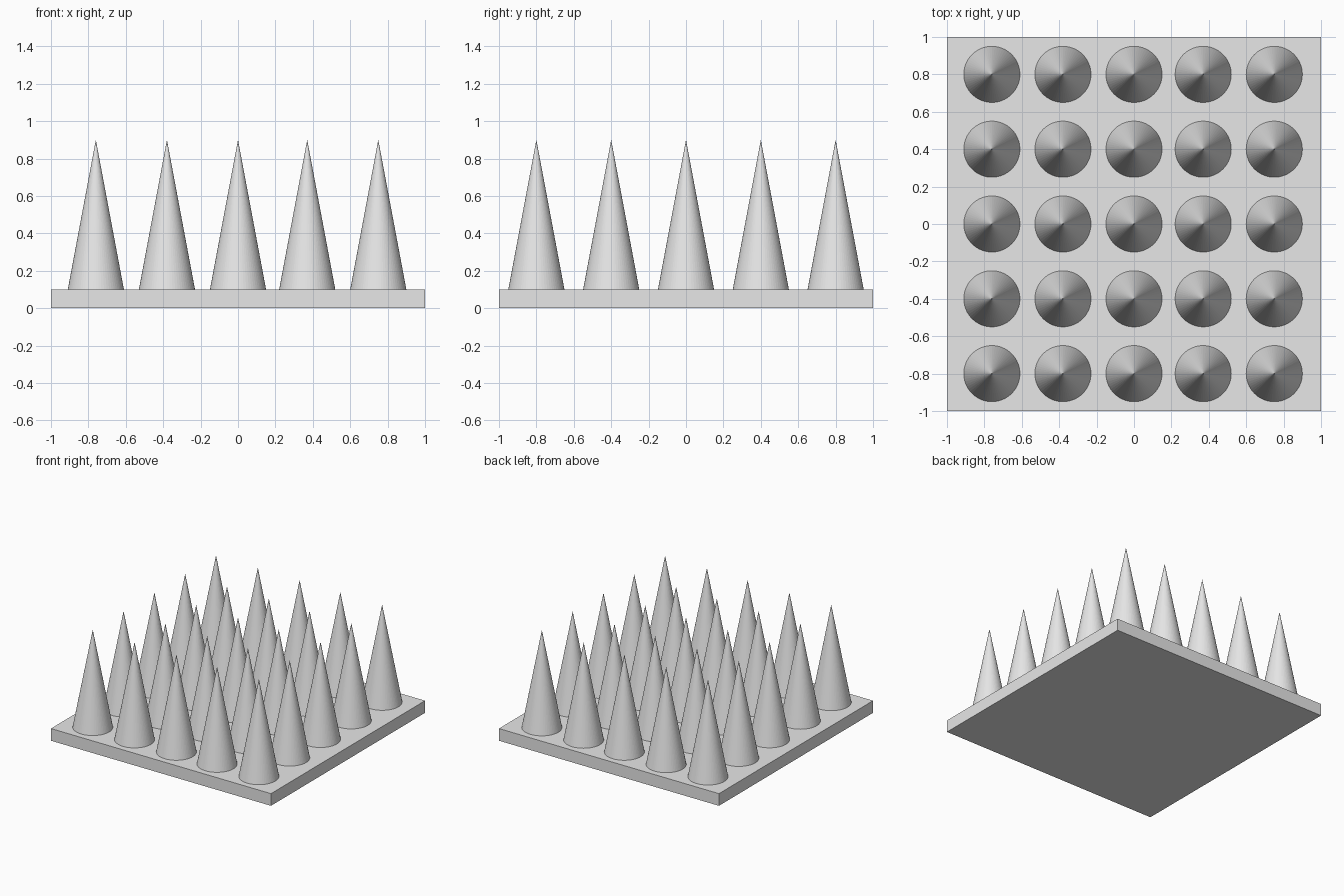
import bpy

cube = bpy.data.objects.get("Cube")
if cube:
    bpy.data.objects.remove(cube, do_unlink=True)

# Single light grey material
grey = bpy.data.materials.new("light_grey")
grey.use_nodes = True
colour = (0.8, 0.8, 0.8, 1.0)
grey.diffuse_color = colour
grey.node_tree.nodes["Principled BSDF"].inputs["Base Color"].default_value = colour

BASE_TOP = 0.1
SPIKE_HEIGHT = 0.8
SPIKE_RADIUS = 0.15


def finish(name):
    obj = bpy.context.object
    obj.name = name
    obj.data.name = name
    obj.data.materials.append(grey)
    return obj


# Square base plate
bpy.ops.mesh.primitive_cube_add(size=1, location=(0, 0, BASE_TOP / 2))
plate = finish("base_plate")
plate.scale = (2, 2, BASE_TOP)
bpy.ops.object.transform_apply(location=False, rotation=False, scale=True)

# One faceted spike, then linked copies over the grid
columns = (-0.76, -0.38, 0, 0.37, 0.75)
rows = (-0.8, -0.4, 0, 0.4, 0.8)
bpy.ops.mesh.primitive_cone_add(vertices=64, radius1=SPIKE_RADIUS, radius2=0, depth=SPIKE_HEIGHT)
first_spike = finish("spike")

for r, y in enumerate(rows, 1):
    for c, x in enumerate(columns, 1):
        if r == c == 1:
            spike = first_spike
        else:
            spike = first_spike.copy()
            bpy.context.collection.objects.link(spike)
        spike.name = f"spike_row{r}_column{c}"
        spike.location = (x, y, BASE_TOP + SPIKE_HEIGHT / 2)
